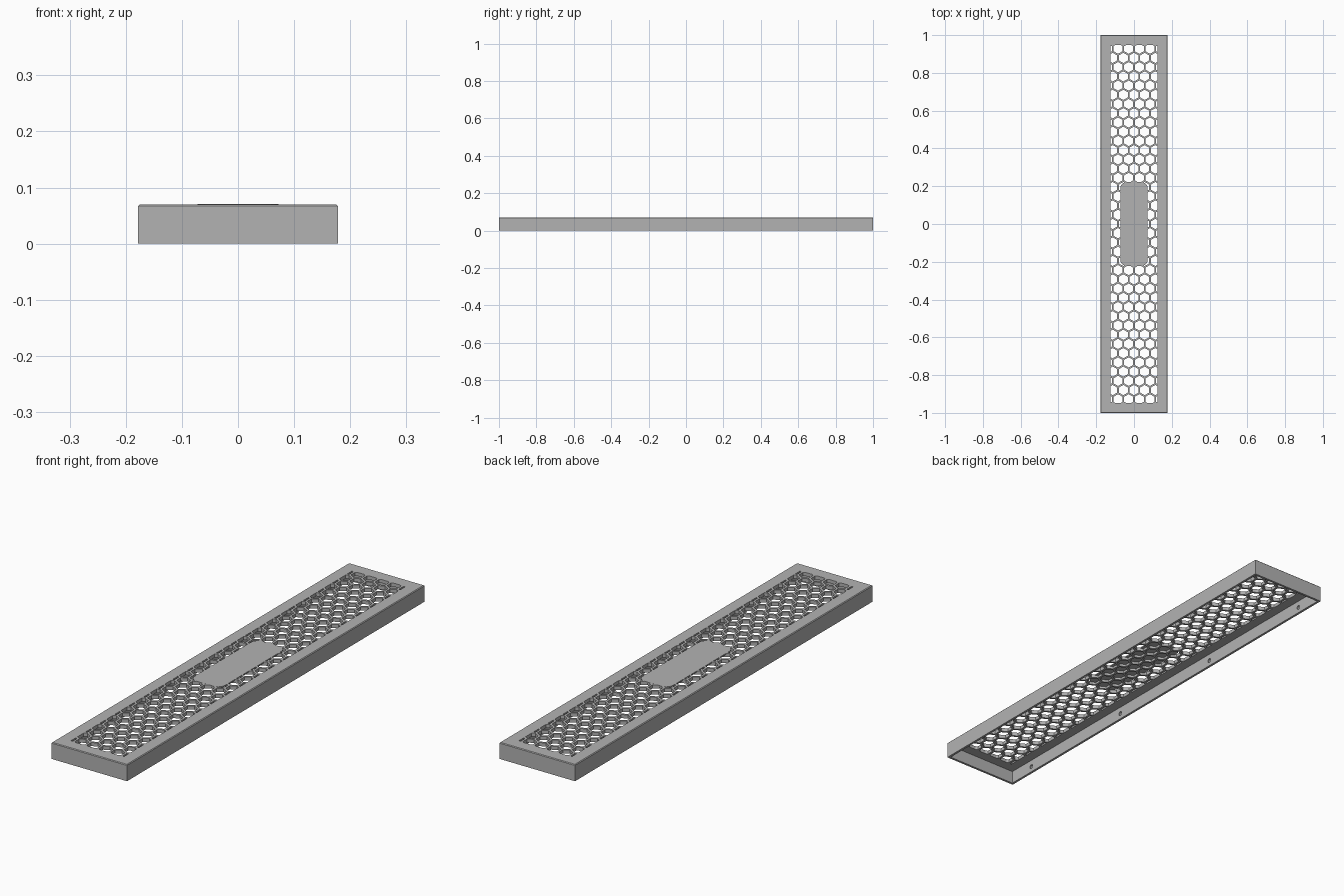
import bpy, bmesh, math
from mathutils import Matrix, Vector

cube = bpy.data.objects.get("Cube")
if cube:
    bpy.data.objects.remove(cube, do_unlink=True)

HALF_X, HALF_Y, TOP = 0.178, 1.0, 0.07      # outer shell
OPEN_X, OPEN_Y = 0.125, 0.947               # grille opening
WALL, SKIN = 0.01, 0.015                    # side wall and top thickness
PITCH, HEX_R = 0.0564, 0.0272               # honeycomb spacing and hole radius

grey = bpy.data.materials.new("plain grey")
grey.use_nodes = True
grey.diffuse_color = (0.45, 0.45, 0.45, 1)
grey.node_tree.nodes["Principled BSDF"].inputs["Base Color"].default_value = (0.45, 0.45, 0.45, 1)


def make(name, bm):
    bmesh.ops.recalc_face_normals(bm, faces=bm.faces)
    mesh = bpy.data.meshes.new(name)
    bm.to_mesh(mesh)
    bm.free()
    mesh.materials.append(grey)
    obj = bpy.data.objects.new(name, mesh)
    bpy.context.collection.objects.link(obj)
    return obj


def add_box(bm, hx, hy, z0, z1):
    m = Matrix.Translation((0, 0, (z0 + z1) / 2)) @ Matrix.Diagonal((2 * hx, 2 * hy, z1 - z0, 1))
    return bmesh.ops.create_cube(bm, size=1, matrix=m)["verts"]


def add_prism(bm, sides, radius, depth, matrix):
    bmesh.ops.create_cone(bm, cap_ends=True, segments=sides, radius1=radius,
                          radius2=radius, depth=depth, matrix=matrix)


def carve(obj, bm):
    """Subtract the solid in bm from obj and drop the cutter."""
    cutter = make("cutter", bm)
    cutter.hide_render = True
    mod = obj.modifiers.new("cut", "BOOLEAN")
    mod.operation, mod.solver, mod.object = "DIFFERENCE", "EXACT", cutter
    bpy.context.view_layer.update()
    result = bpy.data.meshes.new_from_object(obj.evaluated_get(bpy.context.evaluated_depsgraph_get()))
    obj.modifiers.clear()
    obj.data = result
    bpy.data.objects.remove(cutter, do_unlink=True)


# Outer frame: chamfered tray, hollow below, open in the middle
bm = bmesh.new()
add_box(bm, HALF_X, HALF_Y, 0, TOP)
rim = [e for e in bm.edges if all(v.co.z > TOP - 0.001 for v in e.verts)]
bmesh.ops.bevel(bm, geom=rim, offset=0.003, segments=1, affect="EDGES")
frame = make("frame", bm)
bm = bmesh.new()
add_box(bm, HALF_X - WALL, HALF_Y - WALL, -0.05, TOP - SKIN)
carve(frame, bm)
bm = bmesh.new()
add_box(bm, OPEN_X, OPEN_Y, 0.02, TOP + 0.05)
carve(frame, bm)

# Shallow round sockets along the inner long walls
bm = bmesh.new()
for side in (-1, 1):
    for y in (-0.867, -0.289, 0.289, 0.867):
        place = Matrix.Translation((side * (HALF_X - WALL), y, 0.025)) @ Matrix.Rotation(math.pi / 2, 4, "Y")
        add_prism(bm, 20, 0.009, 0.012, place)
carve(frame, bm)

# Honeycomb grille filling the opening
bm = bmesh.new()
add_box(bm, OPEN_X, OPEN_Y, TOP - SKIN, TOP)
grille = make("honeycomb_grille", bm)
bm = bmesh.new()
row_step = PITCH * math.sqrt(3) / 2
for row in range(-19, 20):
    for col in range(-3, 4):
        x = (col + 0.5 * (row % 2)) * PITCH
        if abs(x) < OPEN_X + HEX_R * 0.8:
            add_prism(bm, 6, HEX_R, 0.1, Matrix.Translation((x, row * row_step, TOP)))
carve(grille, bm)

# Blank centre plate covering the grille, flush with the top
bm = bmesh.new()
add_box(bm, 0.072, 0.222, TOP - 0.005, TOP + 0.0002)
corners = [e for e in bm.edges
           if abs((e.verts[0].co - e.verts[1].co).normalized().dot(Vector((0, 0, 1)))) > 0.9]
bmesh.ops.bevel(bm, geom=corners, offset=0.032, segments=5, profile=0.5, affect="EDGES")
make("centre_plate", bm)
